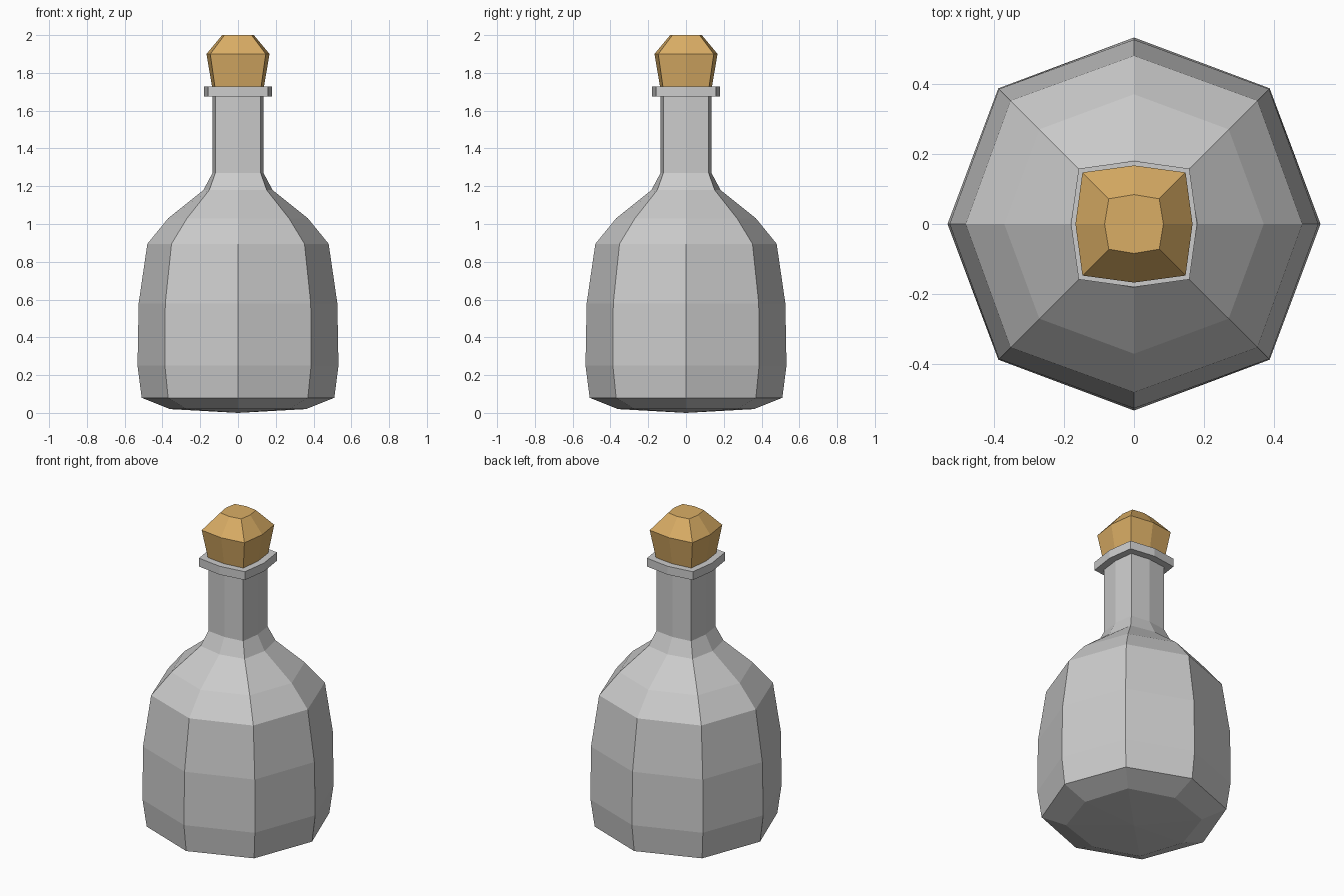
import bpy, bmesh, math

if "Cube" in bpy.data.objects:
    bpy.data.objects.remove(bpy.data.objects["Cube"])


def lathe(name, rings, bottom_tip=None, color=None):
    """Eight-sided loft: each ring is (z, axis radius, diagonal corner coordinate)."""
    bm = bmesh.new()
    loops = []
    for z, a, d in rings:
        loop = []
        for i in range(8):
            r = a if i % 2 == 0 else d * math.sqrt(2)
            t = i * math.pi / 4
            loop.append(bm.verts.new((r * math.cos(t), r * math.sin(t), z)))
        loops.append(loop)
    for lo, hi in zip(loops, loops[1:]):
        for i in range(8):
            j = (i + 1) % 8
            bm.faces.new((lo[i], lo[j], hi[j], hi[i]))
    bm.faces.new(loops[-1])
    if bottom_tip is None:
        bm.faces.new(loops[0][::-1])
    else:
        tip = bm.verts.new((0, 0, bottom_tip))
        for i in range(8):
            bm.faces.new((tip, loops[0][(i + 1) % 8], loops[0][i]))
    bmesh.ops.recalc_face_normals(bm, faces=bm.faces[:])
    mesh = bpy.data.meshes.new(name)
    bm.to_mesh(mesh)
    bm.free()
    if color:
        mat = bpy.data.materials.new(name + "_color")
        mat.diffuse_color = color
        mat.use_nodes = True
        mat.node_tree.nodes["Principled BSDF"].inputs["Base Color"].default_value = mat.diffuse_color
        mesh.materials.append(mat)
    obj = bpy.data.objects.new(name, mesh)
    bpy.context.collection.objects.link(obj)
    return obj


# Bottle: base, belly, shoulder, squarish neck and lip
lathe("bottle", [
    (0.02, 0.36, 0.34 * 0.8),
    (0.08, 0.51, 0.37),
    (0.25, 0.532, 0.387),
    (0.58, 0.526, 0.385),
    (0.895, 0.48, 0.352),
    (1.03, 0.37, 0.27),
    (1.18, 0.183, 0.152),
    (1.27, 0.135, 0.12),
    (1.675, 0.135, 0.12),
    (1.675, 0.18, 0.158),
    (1.727, 0.18, 0.158),
], bottom_tip=0.0)

# Faceted stopper
lathe("cork", [
    (1.725, 0.137, 0.122),
    (1.9, 0.167, 0.147),
    (2.0, 0.084, 0.072),
], color=(0.70, 0.42, 0.13, 1))
